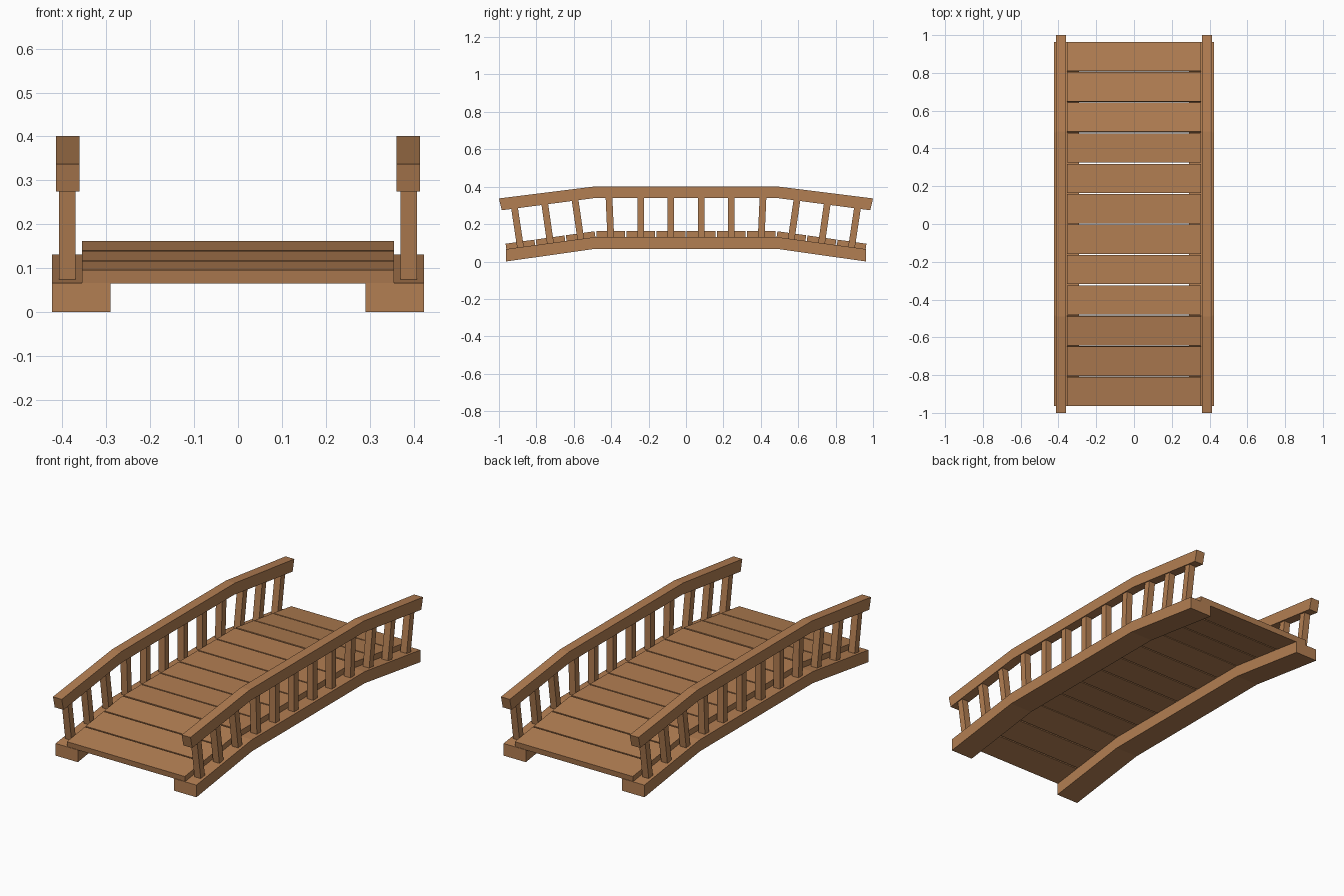
import bpy, bmesh, math
from mathutils import Matrix

if "Cube" in bpy.data.objects:
    bpy.data.objects.remove(bpy.data.objects["Cube"])

wood = bpy.data.materials.new("warm wood")
wood.diffuse_color = (0.45, 0.21, 0.085, 1)
wood.use_nodes = True
wood.node_tree.nodes["Principled BSDF"].inputs["Base Color"].default_value = wood.diffuse_color

BEND = 0.485          # where the flat middle meets the sloping ends
SLOPE = 0.067 / 0.48  # fall of the deck towards each end


def finish(bm, name):
    bmesh.ops.recalc_face_normals(bm, faces=bm.faces)
    mesh = bpy.data.meshes.new(name)
    bm.to_mesh(mesh)
    bm.free()
    mesh.materials.append(wood)
    ob = bpy.data.objects.new(name, mesh)
    bpy.context.collection.objects.link(ob)


def bent_bar(name, x0, x1, top, bottom):
    """Bar bent in the side plane; top and bottom are half profiles of (y, z)."""
    upper = [(-y, z) for y, z in reversed(top)] + top
    lower = [(-y, z) for y, z in reversed(bottom)] + bottom
    bm = bmesh.new()
    rings = [[bm.verts.new((x, y, z)) for x, (y, z) in
              ((x0, t), (x1, t), (x1, b), (x0, b))] for t, b in zip(upper, lower)]
    for a, b in zip(rings, rings[1:]):
        for i in range(4):
            j = (i + 1) % 4
            bm.faces.new((a[i], a[j], b[j], b[i]))
    bm.faces.new(rings[0])
    bm.faces.new(rings[-1])
    finish(bm, name)


def box(name, size, centre, tilt=0.0):
    bm = bmesh.new()
    bmesh.ops.create_cube(bm, size=1, matrix=Matrix.Translation(centre)
                          @ Matrix.Rotation(tilt, 4, 'X') @ Matrix.Diagonal((*size, 1)))
    finish(bm, name)


def beam_top(y):
    return 0.131 - max(0, abs(y) - BEND) * SLOPE


# Side beams and handrails
for side, label in ((-1, "left"), (1, "right")):
    bent_bar(label + "_beam", side * 0.29, side * 0.424,
             [(BEND, 0.131), (0.963, 0.066)], [(BEND, 0.068), (0.963, 0.0)])
    bent_bar(label + "_handrail", side * 0.361, side * 0.414,
             [(0.49, 0.401), (1.0, 0.337)], [(0.483, 0.34), (0.985, 0.274)])

    # Balusters, leaning outward towards the ends: (foot y, head y)
    for foot, head in ((0.082, 0.082), (0.242, 0.242), (0.402, 0.412),
                       (0.562, 0.594), (0.724, 0.756), (0.884, 0.918)):
        for end in (-1, 1):
            z0 = beam_top(foot) - 0.006
            z1 = 0.35 - max(0, head - 0.485) * 0.13
            length = math.hypot(head - foot, z1 - z0)
            box(label + "_baluster", (0.038, 0.036, length),
                (side * 0.389, end * (foot + head) / 2, (z0 + z1) / 2),
                -end * math.atan2(head - foot, z1 - z0))

# Deck planks
PITCH, GAP, THICK = 0.161, 0.007, 0.031
for i in range(12):
    y = (i - 5.5) * PITCH
    sloped = abs(y) > BEND
    tilt = -math.copysign(math.atan(SLOPE), y) if sloped else 0
    depth = (PITCH - GAP) / math.cos(tilt)
    box("deck_plank", (0.71, depth, THICK), (0, y, beam_top(y) + THICK / 2), tilt)
